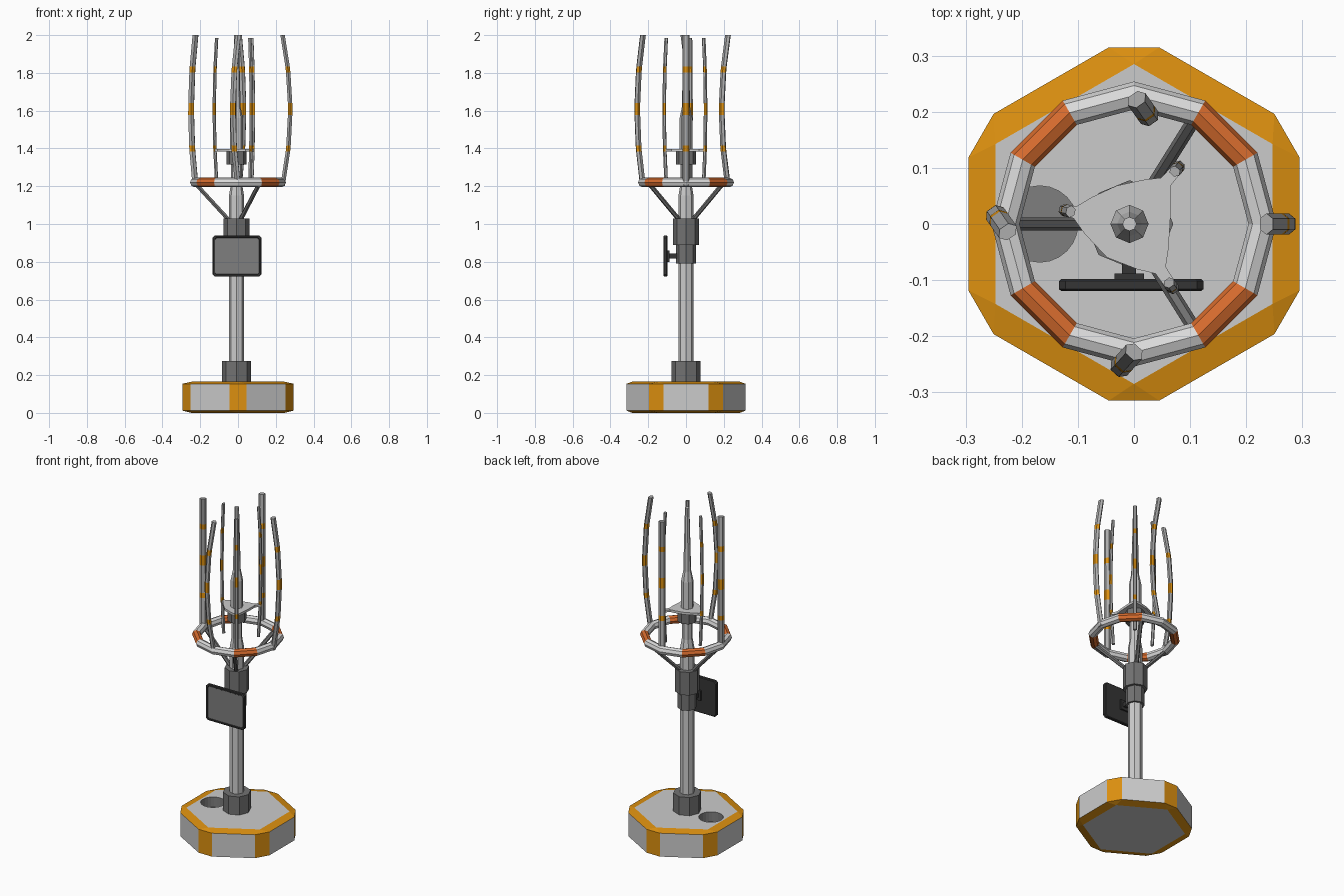
import bpy, bmesh, math
from mathutils import Vector

if "Cube" in bpy.data.objects:
    bpy.data.objects.remove(bpy.data.objects["Cube"])

def material(name, r, g, b):
    m = bpy.data.materials.new(name)
    m.diffuse_color = (r, g, b, 1)
    m.use_nodes = True
    m.node_tree.nodes["Principled BSDF"].inputs["Base Color"].default_value = m.diffuse_color
    return m

LIGHT = material("light grey", .60, .60, .60)
WHITE = material("off white", .70, .70, .70)
ROD = material("rod grey", .42, .42, .42)
DARK = material("dark grey", .17, .17, .17)
SCREEN = material("screen grey", .21, .21, .21)
BLACK = material("near black", .035, .035, .035)
AMBER = material("amber", .72, .28, .005)
ORANGE = material("orange", .68, .15, .027)

AX = -0.008  # x of the mast axis

def finish(bm, name, mats):
    bmesh.ops.recalc_face_normals(bm, faces=bm.faces)
    me = bpy.data.meshes.new(name)
    bm.to_mesh(me)
    bm.free()
    for m in mats:
        me.materials.append(m)
    ob = bpy.data.objects.new(name, me)
    bpy.context.collection.objects.link(ob)
    return ob

def loft(name, rings, mats, rule=lambda i: 0, closed=False, end_mat=0):
    """Skin a list of point rings; rule gives the material index per segment."""
    bm = bmesh.new()
    vr = [[bm.verts.new(p) for p in r] for r in rings]
    n = len(vr[0])
    for i in range(len(vr) if closed else len(vr) - 1):
        a, b = vr[i], vr[(i + 1) % len(vr)]
        for j in range(n):
            f = bm.faces.new((a[j], a[(j + 1) % n], b[(j + 1) % n], b[j]))
            f.material_index = rule(i)
    if not closed:
        bm.faces.new(vr[0])
        bm.faces.new(vr[-1]).material_index = end_mat
    return finish(bm, name, mats)

def circle(cx, cy, z, r, n=8, start=0):
    return [(cx + r * math.cos(start + math.tau * k / n),
             cy + r * math.sin(start + math.tau * k / n), z) for k in range(n)]

def lathe(name, profile, mat):
    return loft(name, [circle(AX, 0, z, r) for r, z in profile], [mat])

# Base: hexagon with cut corners, amber rims and corners, round recess on top
bm = bmesh.new()
hexagon = [math.radians(90 + 60 * k) for k in range(6)]
cut = math.radians(8.1)
rim = [a + s for a in hexagon for s in (-cut, cut)]
def polar(angles, r, z):
    return [bm.verts.new((r * math.cos(a), r * math.sin(a), z)) for a in angles]
low, high = polar(rim, .318, .012), polar(rim, .318, .154)
under, top = polar(hexagon, .285, 0), polar(hexagon, .285, .165)
for k in range(12):
    n = (k + 1) % 12
    f = bm.faces.new((low[k], low[n], high[n], high[k]))
    f.material_index = 1 if k % 2 == 0 else 0
    h, h2 = k // 2, (k // 2 + 1) % 6
    for edge, inner in ((low, under), (high, top)):
        pts = (edge[k], edge[n], inner[h]) if k % 2 == 0 else (edge[k], edge[n], inner[h2], inner[h])
        bm.faces.new(pts).material_index = 1
bm.faces.new(under)
hole = [bm.verts.new(p) for p in circle(-.168, 0, .165, .068, 24)]
floor = [bm.verts.new(p) for p in circle(-.168, 0, .105, .068, 24)]
edges = []
for loop in (top, hole):
    for a, b in zip(loop, loop[1:] + loop[:1]):
        edges.append(bm.edges.get((a, b)) or bm.edges.new((a, b)))
bmesh.ops.triangle_fill(bm, edges=edges, use_beauty=True)
for k in range(24):
    n = (k + 1) % 24
    bm.faces.new((hole[k], hole[n], floor[n], floor[k])).material_index = 2
bm.faces.new(floor).material_index = 2
finish(bm, "base", [LIGHT, AMBER, SCREEN])

# Mast and its collars
lathe("mast", [(.040, .15), (.040, 1.15), (.030, 1.21), (.030, 1.35), (.034, 1.39),
               (.034, 1.56), (.022, 1.62), (.0125, 2.0)], LIGHT)
lathe("lower_collar", [(.078, .16), (.078, .275)], DARK)
lathe("bracket_collar", [(.053, .79), (.053, .90)], DARK)
lathe("upper_collar", [(.068, .89), (.068, 1.03)], DARK)
lathe("plate_collar", [(.053, 1.315), (.053, 1.385)], DARK)

# Ring: twelve straight segments, four of them orange
ring = []
for k in range(12):
    a = math.radians(30 * k)
    ring.append([((.229 + .025 * math.cos(t)) * math.cos(a),
                  (.229 + .025 * math.cos(t)) * math.sin(a),
                  1.22 + .025 * math.sin(t)) for t in (math.tau * j / 8 for j in range(8))])
loft("ring", ring, [WHITE, ORANGE], lambda i: 1 if i % 3 == 1 else 0, closed=True)

# Struts from the mast to the ring
for k, deg in enumerate((60, 180, 300)):
    a = math.radians(deg)
    d = Vector((math.cos(a), math.sin(a), 0))
    side = Vector((-d.y, d.x, 0))
    p, q = Vector((AX, 0, 1.01)) + d * .03, Vector((0, 0, 1.21)) + d * .222
    up = (q - p).normalized().cross(side)
    loft(f"strut_{k + 1}", [[c + .012 * (side * math.cos(t) + up * math.sin(t))
                             for t in (math.tau * j / 6 for j in range(6))] for c in (p, q)], [DARK])

# Bowed rods with three amber bands; each bows along its own direction
def rod(name, x, y, deg, bow, thick, wide, z_top):
    a = math.radians(deg)
    d, side = Vector((math.cos(a), math.sin(a), 0)), Vector((-math.sin(a), math.cos(a), 0))
    rings = []
    for z in (1.2, 1.385, 1.415, 1.578, 1.64, 1.803, 1.835, z_top):
        c = Vector((x, y, z)) + d * bow * (1 - ((z - 1.6) / .4) ** 2)
        rings.append([c + d * thick * math.cos(t) + side * wide * math.sin(t)
                      for t in (math.tau * (j + .5) / 6 for j in range(6))])
    loft(name, rings, [ROD, AMBER], lambda i: i % 2)

for name, x, y, deg in (("right", .236, 0, 0), ("left", -.225, -.014, 125),
                        ("front", 0, -.228, -132), ("back", .005, .222, -55)):
    rod(name + "_outer_rod", x, y, deg, .04, .0135, .019, 2.0)

inner = ((.072, .093, 49), (-.112, .022, 167), (.062, -.104, -55))
for k, (x, y, deg) in enumerate(inner):
    rod(f"inner_rod_{k + 1}", x, y, deg, .014, .009, .011, 1.985)

# Three-armed plate that holds the inner rods
outline = []
for k, (x, y, deg) in enumerate(inner):
    c = Vector((x - AX, y, 0))
    a = math.atan2(c.y, c.x)
    reach = c.length + .014
    nx = inner[(k + 1) % 3]
    gap = (math.atan2(nx[1], nx[0] - AX) - a) % math.tau
    for r, off in ((.082, -.42), (.100, -.11), (reach, -.07), (reach, .07),
                   (.100, .11), (.082, .42), (.072, gap / 2)):
        outline.append((AX + r * math.cos(a + off), r * math.sin(a + off)))
loft("arm_plate", [[(x, y, z) for x, y in outline] for z in (1.383, 1.397)], [LIGHT])

# Display panel with recessed screen, and its bracket
def panel_ring(y, inset, c=.012):
    w, h = .129 - inset, .109 - inset
    return [(-.005 + x, y, .83 + z) for x, z in (
        (w, h - c), (w - c, h), (c - w, h), (-w, h - c),
        (-w, c - h), (c - w, -h), (w - c, -h), (w, c - h))]
loft("display_panel", [panel_ring(-.098, .004), panel_ring(-.102, 0), panel_ring(-.116, 0),
                       panel_ring(-.119, .004), panel_ring(-.119, .011, .008),
                       panel_ring(-.116, .013, .008)], [BLACK, SCREEN], end_mat=1)

def box(name, x0, x1, y0, y1, z0, z1, mat):
    loft(name, [[(x0, y0, z), (x1, y0, z), (x1, y1, z), (x0, y1, z)] for z in (z0, z1)], [mat])
box("panel_bracket", -.021, .004, -.100, -.03, .817, .843, BLACK)
box("bracket_plate", -.035, .018, -.100, -.088, .80, .86, BLACK)
